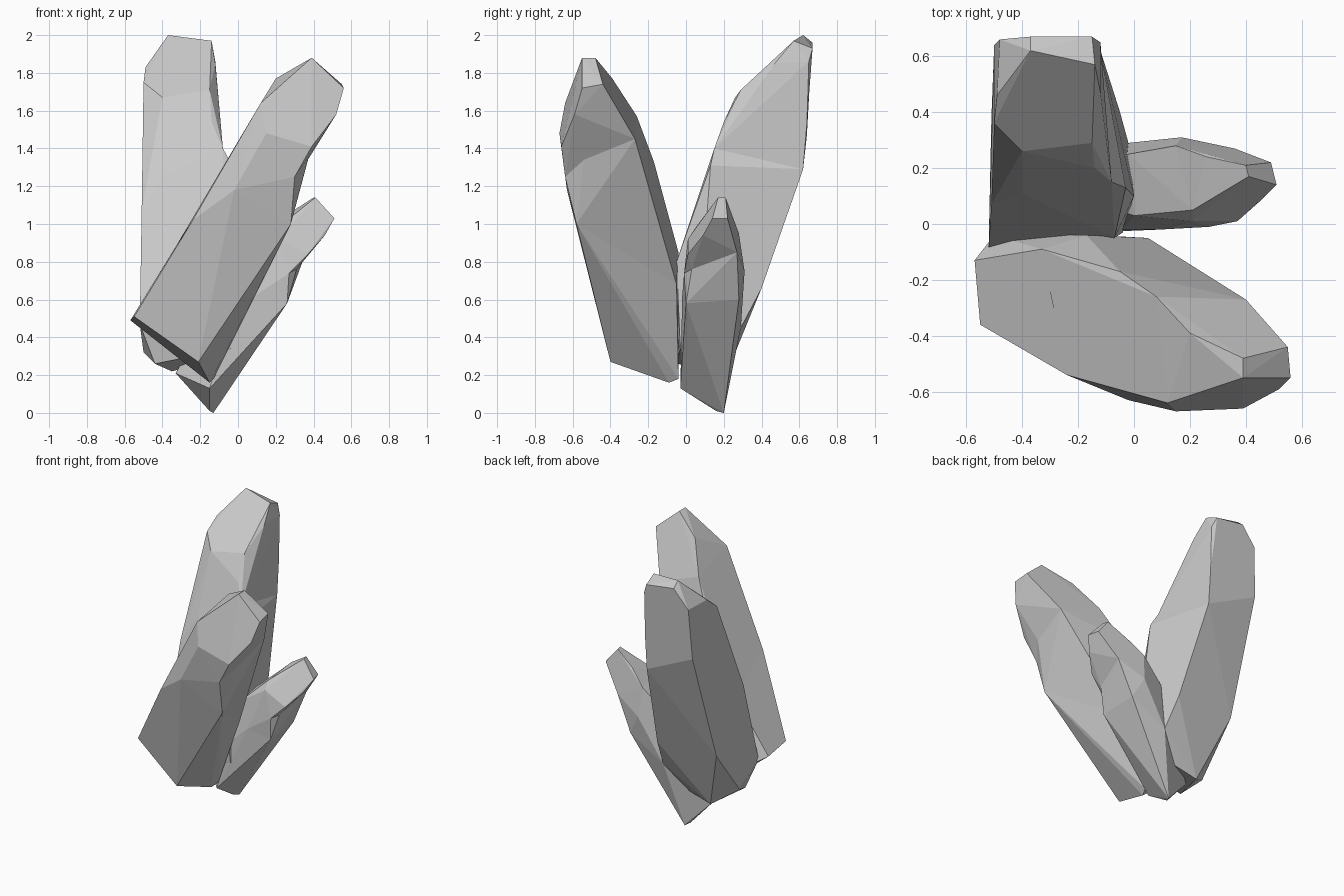
import bpy
import bmesh
from math import radians

cube = bpy.data.objects.get("Cube")
if cube:
    bpy.data.objects.remove(cube, do_unlink=True)


def flat_material(name, colour):
    mat = bpy.data.materials.new(name)
    mat.use_nodes = True
    mat.diffuse_color = colour
    shader = next(n for n in mat.node_tree.nodes if n.type == "BSDF_PRINCIPLED")
    shader.inputs["Base Color"].default_value = colour
    shader.inputs["Roughness"].default_value = 0.8
    return mat


def add_convex_section(mesh_builder, corners):
    """Wrap one convex section of a crystal around its corner points."""
    section = bmesh.new()
    for corner in corners:
        section.verts.new(corner)
    hull = bmesh.ops.convex_hull(section, input=section.verts[:])
    unused = {e for e in hull["geom_interior"] + hull["geom_unused"]
              if isinstance(e, bmesh.types.BMVert)}
    bmesh.ops.delete(section, geom=list(unused), context="VERTS")
    # Merge nearly coplanar triangles into broad facets
    bmesh.ops.dissolve_limit(section, angle_limit=radians(3),
                             verts=section.verts[:], edges=section.edges[:])
    bmesh.ops.recalc_face_normals(section, faces=section.faces[:])
    piece = bpy.data.meshes.new("section")
    section.to_mesh(piece)
    section.free()
    mesh_builder.from_mesh(piece)
    bpy.data.meshes.remove(piece)


def make_crystal(name, sections, material):
    """Stack convex sections that share their rings into one faceted crystal."""
    builder = bmesh.new()
    for corners in sections:
        add_convex_section(builder, corners)
    mesh = bpy.data.meshes.new(name)
    builder.to_mesh(mesh)
    builder.free()
    mesh.materials.append(material)
    crystal = bpy.data.objects.new(name, mesh)
    bpy.context.scene.collection.objects.link(crystal)
    return crystal


stone = flat_material("pale grey stone", (0.6, 0.6, 0.6, 1))

# Front crystal: cut base, waist, pinched shoulder and chiselled tip
base = [(-.55, -.36, .51), (-.21, -.4, .27), (-.15, -.09, .16),
        (-.13, -.04, .18), (-.57, -.13, .49), (-.5, -.04, .45)]
waist = [(-.24, -.54, 1.02), (-.02, -.63, 1.18), (.28, -.58, 1),
         (.05, -.05, .68), (-.17, -.04, .85), (-.33, -.09, .88)]
back_ridge = [(-.05, -.17, 1.33)]
shoulder = [(.15, -.67, 1.48), (.12, -.64, 1.64), (.3, -.64, 1.25),
            (.37, -.54, 1.34), (.4, -.27, 1.45), (.08, -.26, 1.57)]
tip = [(.39, -.66, 1.41), (.52, -.59, 1.58), (.56, -.55, 1.72),
       (.55, -.44, 1.74), (.39, -.55, 1.88), (.39, -.48, 1.88),
       (.2, -.39, 1.77)]
make_crystal("front_crystal",
             [base + waist + back_ridge, waist + back_ridge + shoulder,
              shoulder + tip], stone)

# Rear crystal: tallest, leaning backwards
base = [(-.52, -.09, .47), (-.5, .1, .32), (-.44, -.05, .26),
        (-.35, .22, .22), (-.04, -.03, .34), (-.03, .2, .3),
        (-.02, .29, .45), (-.05, .4, .66), (-.51, .38, .67),
        (-.07, -.05, .8), (0, .1, .9)]
waist = [(-.51, .07, 1.07), (-.4, .11, 1.25), (-.08, .15, 1.4),
         (-.12, .62, 1.29), (-.5, .64, 1.47)]
side_ledge = [(-.03, .13, 1.31)]
shoulder = [(-.14, .2, 1.54), (-.15, .29, 1.71), (-.1, .38, 1.61),
            (-.12, .64, 1.53), (-.4, .26, 1.67), (-.5, .36, 1.75)]
tip = [(-.49, .46, 1.83), (-.48, .66, 1.83), (-.12, .47, 1.85),
       (-.12, .65, 1.86), (-.14, .57, 1.97), (-.15, .67, 1.93),
       (-.37, .67, 1.96), (-.37, .62, 2)]
make_crystal("rear_crystal",
             [base + waist + side_ledge, waist + shoulder + tip], stone)

# Small crystal: shortest, leaning to one side
base = [(-.13, .2, 0), (-.15, .16, .01), (-.15, -.03, .13),
        (-.33, .14, .21), (-.02, .29, .45), (-.04, -.02, .5)]
waist = [(.09, -.02, .62), (.26, 0, .58), (.25, .28, .6),
         (.17, .31, .75), (-.02, .25, .8), (0, .03, .78)]
shoulder = [(.27, -.01, .74), (.31, .03, .76), (.21, .05, .98),
            (.21, .01, .92), (.15, .28, .95), (.36, .27, .85)]
tip = [(.37, .01, .84), (.46, .09, .94), (.51, .14, 1.03),
       (.49, .22, 1.03), (.41, .17, 1.14), (.4, .21, 1.14),
       (.26, .24, 1.05)]
make_crystal("small_crystal",
             [base + waist, waist + shoulder, shoulder + tip], stone)
